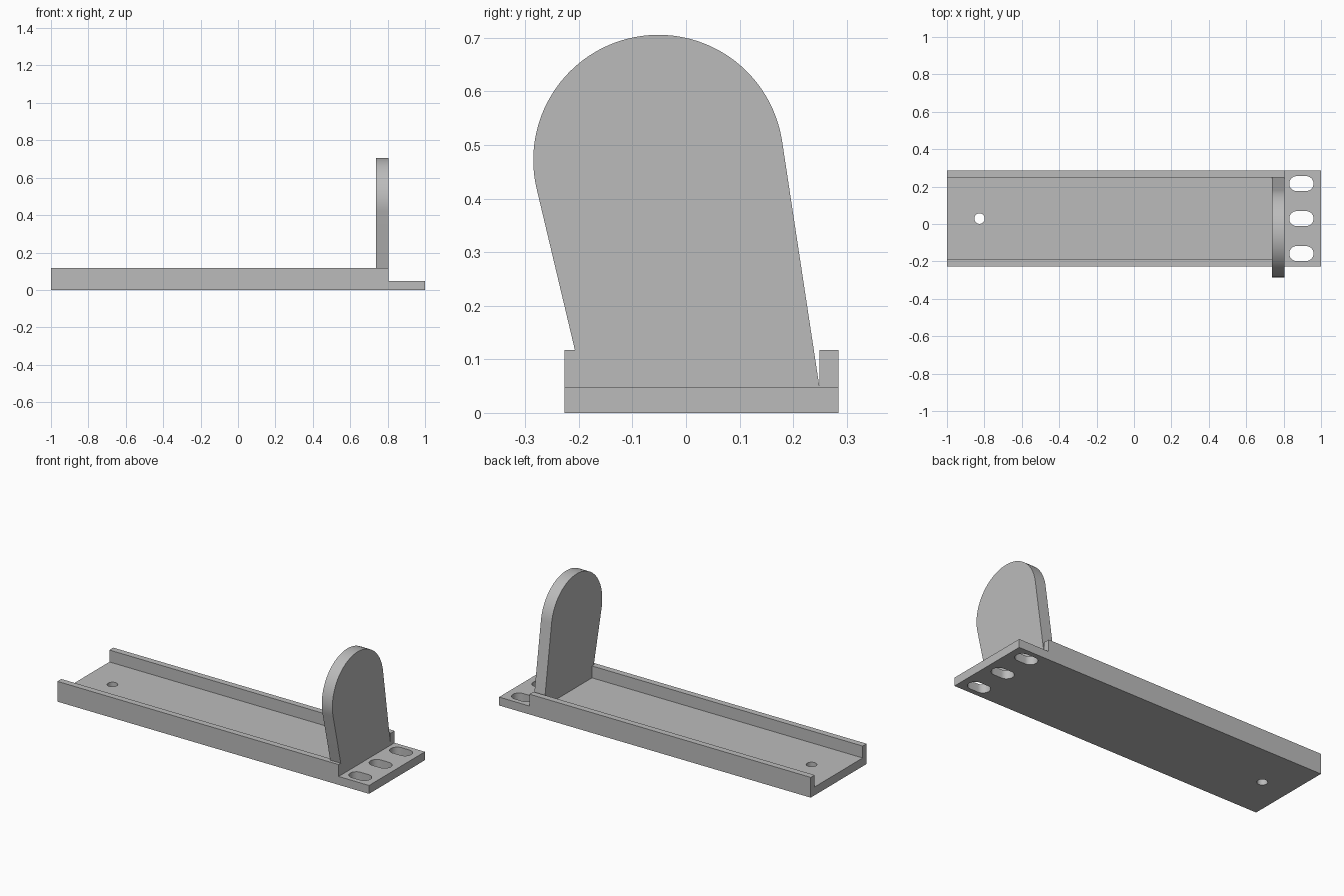
import bpy
import bmesh
from math import atan2, acos, hypot, cos, sin, pi, radians
from mathutils import Vector

cube = bpy.data.objects.get("Cube")
if cube:
    bpy.data.objects.remove(cube)

grey = bpy.data.materials.new("plain grey")
grey.use_nodes = True
colour = (0.5, 0.5, 0.5, 1)
grey.diffuse_color = colour
grey.node_tree.nodes["Principled BSDF"].inputs["Base Color"].default_value = colour

# Shared dimensions
Y_MID, HALF_OUT, HALF_IN = 0.029, 0.256, 0.22
FLOOR, RAIL_TOP = 0.0485, 0.1175
STEP_X, PLATE_X = 0.805, 0.737


def prism(name, outline, direction):
    """Extrude a closed 3D outline along a direction."""
    bm = bmesh.new()
    face = bm.faces.new([bm.verts.new(p) for p in outline])
    result = bmesh.ops.extrude_face_region(bm, geom=[face])
    verts = [g for g in result["geom"] if isinstance(g, bmesh.types.BMVert)]
    bmesh.ops.translate(bm, verts=verts, vec=direction)
    bmesh.ops.recalc_face_normals(bm, faces=bm.faces)
    mesh = bpy.data.meshes.new(name)
    bm.to_mesh(mesh)
    bm.free()
    mesh.materials.append(grey)
    obj = bpy.data.objects.new(name, mesh)
    bpy.context.collection.objects.link(obj)
    return obj


def box(name, x0, x1, y0, y1, z0, z1):
    return prism(name, [(x0, y0, z0), (x1, y0, z0), (x1, y1, z0), (x0, y1, z0)], (0, 0, z1 - z0))


def slot(name, x, y, radius, reach, steps=24):
    """Vertical cutter with round ends; reach 0 gives a plain hole."""
    outline = []
    for side in (1, -1):
        for i in range(steps + 1):
            if reach == 0 and i == steps:
                continue
            a = -pi / 2 + pi * i / steps + (0 if side > 0 else pi)
            outline.append((x + side * reach + radius * cos(a), y + radius * sin(a), -0.1))
    return prism(name, outline, (0, 0, 0.4))


def combine(target, tool, operation):
    mod = target.modifiers.new(operation.lower(), "BOOLEAN")
    mod.operation, mod.solver, mod.object = operation, "EXACT", tool
    bpy.context.view_layer.objects.active = target
    bpy.ops.object.modifier_apply(modifier=mod.name)
    bpy.data.objects.remove(tool)


# Channel base: solid bar with the trough and the low mounting end cut away
bracket = box("mounting_bracket", -1, 1, Y_MID - HALF_OUT, Y_MID + HALF_OUT, 0, RAIL_TOP)
combine(bracket, box("trough_cutter", -1.1, 1.1, Y_MID - HALF_IN, Y_MID + HALF_IN, FLOOR, 0.3), "DIFFERENCE")
combine(bracket, box("end_cutter", STEP_X, 1.1, -0.5, 0.5, FLOOR, 0.3), "DIFFERENCE")

# Upright plate: leaning sides running tangent into a round top
centre, radius = Vector((-0.0515, 0.472)), 0.2335


def tangent_angle(foot, side):
    d = Vector(foot) - centre
    return atan2(d.y, d.x) + side * acos(radius / hypot(d.x, d.y))


right_foot, left_foot = (Y_MID + HALF_IN, FLOOR), (Y_MID - HALF_IN, FLOOR)
start = tangent_angle(right_foot, 1)
end = tangent_angle(left_foot, -1)
while end < start:
    end += 2 * pi
arc = [start + (end - start) * i / 64 for i in range(65)]
profile = [(right_foot[0], FLOOR - 0.02), right_foot]
profile += [(centre.x + radius * cos(a), centre.y + radius * sin(a)) for a in arc]
profile += [left_foot, (left_foot[0], FLOOR - 0.02)]
plate = prism("upright_plate", [(PLATE_X, y, z) for y, z in profile], (STEP_X - PLATE_X, 0, 0))
combine(bracket, plate, "UNION")

# Three mounting slots and the small far hole
for row in (-1, 0, 1):
    combine(bracket, slot("slot_cutter", 0.895, Y_MID + row * 0.187, 0.04, 0.025), "DIFFERENCE")
combine(bracket, slot("hole_cutter", -0.826, Y_MID, 0.028, 0), "DIFFERENCE")

# Smooth curved walls, sharp edges elsewhere
bpy.ops.object.select_all(action="DESELECT")
bracket.select_set(True)
bpy.context.view_layer.objects.active = bracket
bpy.ops.object.shade_smooth_by_angle(angle=radians(20))
